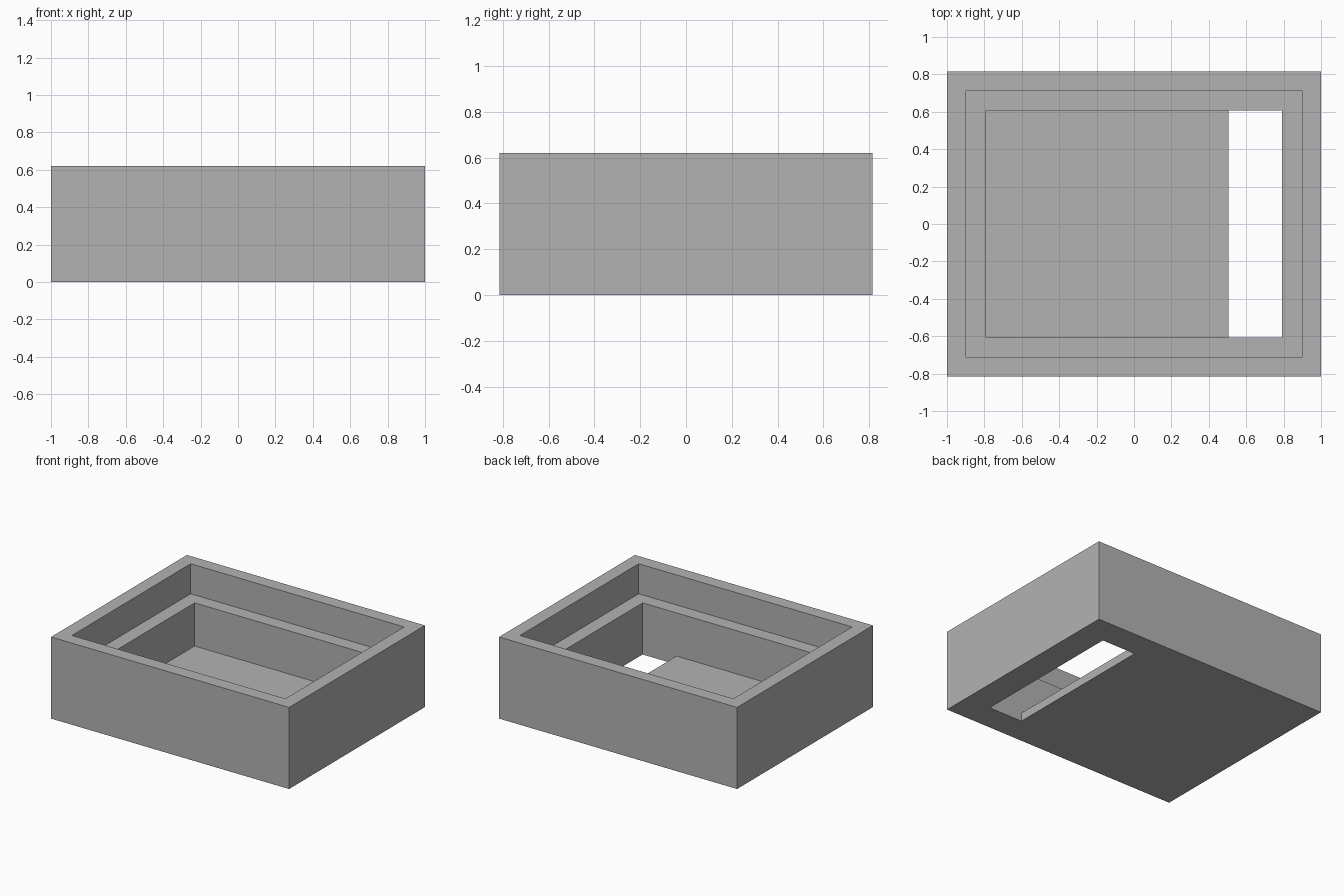
import bpy

default = bpy.data.objects.get("Cube")
if default:
    bpy.data.objects.remove(default, do_unlink=True)

HEIGHT, LEDGE, FLOOR = 0.62, 0.392, 0.064
OVER = 0.1  # cutter overshoot

grey = bpy.data.materials.new("plain grey")
grey.use_nodes = True
colour = (0.45, 0.45, 0.45, 1)
grey.diffuse_color = colour
grey.node_tree.nodes["Principled BSDF"].inputs["Base Color"].default_value = colour


def box(name, x, y, z):
    """Box spanning the given (min, max) range on each axis."""
    spans = (x, y, z)
    bpy.ops.mesh.primitive_cube_add(size=1, location=[(a + b) / 2 for a, b in spans])
    obj = bpy.context.object
    obj.name = name
    obj.scale = [b - a for a, b in spans]
    bpy.ops.object.transform_apply(location=True, rotation=False, scale=True)
    obj.data.materials.append(grey)
    return obj


# Outer block
tray = box("stepped_tray", (-1, 1), (-0.815, 0.815), (0, HEIGHT))

# Upper recess, deep cavity, and slot through the floor
cutters = [
    box("recess_cutter", (-0.897, 0.897), (-0.713, 0.713), (LEDGE, HEIGHT + OVER)),
    box("cavity_cutter", (-0.79, 0.79), (-0.607, 0.607), (FLOOR, HEIGHT + OVER)),
    box("slot_cutter", (0.505, 0.79), (-0.607, 0.607), (-OVER, HEIGHT + OVER)),
]
bpy.context.view_layer.objects.active = tray
for cutter in cutters:
    cutter.hide_render = True
    cut = tray.modifiers.new(cutter.name, "BOOLEAN")
    cut.operation = "DIFFERENCE"
    cut.solver = "EXACT"
    cut.object = cutter
    bpy.ops.object.modifier_apply(modifier=cut.name)
    bpy.data.objects.remove(cutter, do_unlink=True)
